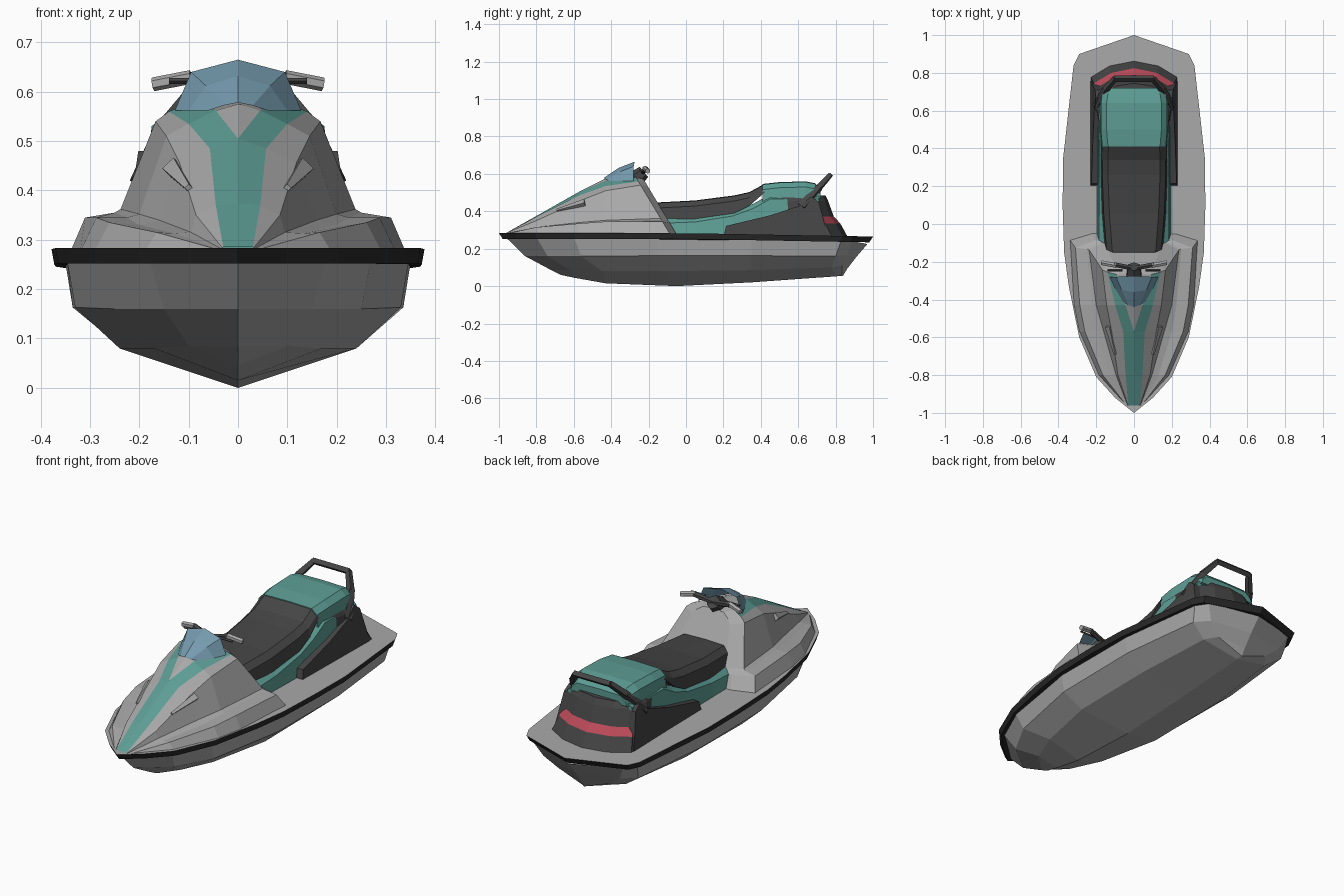
import bpy, bmesh
from mathutils import Vector

if "Cube" in bpy.data.objects:
    bpy.data.objects.remove(bpy.data.objects["Cube"])


def material(name, rgb):
    m = bpy.data.materials.new(name)
    m.diffuse_color = (*rgb, 1)
    m.use_nodes = True
    m.node_tree.nodes["Principled BSDF"].inputs["Base Color"].default_value = m.diffuse_color
    return m


GREY = material("light grey", (0.40, 0.40, 0.40))
DARK = material("dark grey", (0.06, 0.06, 0.06))
BLACK = material("black trim", (0.022, 0.022, 0.022))
TEAL = material("teal", (0.11, 0.34, 0.30))
BLUE = material("windscreen blue", (0.18, 0.33, 0.43))
RED = material("red light", (0.50, 0.07, 0.10))


def finish(name, bm, mats):
    bmesh.ops.remove_doubles(bm, verts=bm.verts, dist=1e-4)
    bmesh.ops.recalc_face_normals(bm, faces=bm.faces)
    me = bpy.data.meshes.new(name)
    bm.to_mesh(me)
    bm.free()
    for m in mats:
        me.materials.append(m)
    ob = bpy.data.objects.new(name, me)
    bpy.context.collection.objects.link(ob)
    return ob


def loft(name, halves, mats, closed=False, caps=(None, None), rule=None):
    """Mirror each half section (centre outwards) and skin between them."""
    bm = bmesh.new()
    n = len(halves[0])
    rings = [[bm.verts.new((-x, y, z)) for x, y, z in reversed(h)] +
             [bm.verts.new(p) for p in h] for h in halves]
    for i in range(len(rings) - 1):
        a, b = rings[i], rings[i + 1]
        for j in range(2 * n if closed else 2 * n - 1):
            k = (j + 1) % (2 * n)
            f = bm.faces.new((a[j], a[k], b[k], b[j]))
            col = j - n if j >= n else n - 2 - j
            f.material_index = rule(i, col) if rule else 0
    for ring, cap in ((rings[0], caps[0]), (rings[-1], caps[1])):
        if cap is not None:
            bm.faces.new(ring).material_index = cap
    return finish(name, bm, mats)


def bar(name, p, q, r1, r2, mat, sides=6):
    """Tapered bar between two points."""
    p, q = Vector(p), Vector(q)
    bm = bmesh.new()
    bmesh.ops.create_cone(bm, cap_ends=True, segments=sides, radius1=r1, radius2=r2, depth=(q - p).length)
    ob = finish(name, bm, [mat])
    ob.rotation_euler = (q - p).to_track_quat('Z', 'Y').to_euler()
    ob.location = (p + q) / 2
    return ob


# Hull: keel, lower chine, upper chine, top edge
loft("hull", [
    [(0, -.67, .06), (0, -.72, .085), (0, -.86, .16), (0, -.965, .262)],
    [(0, -.60, .045), (.10, -.62, .085), (.15, -.74, .16), (.18, -.80, .262)],
    [(0, -.43, .015), (.17, -.45, .08), (.25, -.56, .16), (.27, -.60, .262)],
    [(0, -.05, 0), (.24, -.12, .08), (.33, -.15, .163), (.347, -.15, .262)],
    [(0, .35, .02), (.24, .35, .085), (.335, .35, .163), (.35, .35, .255)],
    [(0, .80, .052), (.20, .78, .10), (.285, .80, .16), (.30, .83, .245)],
    [(0, .835, .055), (.15, .835, .11), (.22, .86, .165), (.26, .89, .24)],
    [(0, .84, .056), (0, .86, .09), (0, .91, .155), (0, .97, .225)],
], [GREY])

# Rail around the deck, with the grey deck as its top
outline = [(0, -1), (.10, -.92), (.20, -.81), (.29, -.60), (.345, -.33), (.37, -.15),
           (.378, .10), (.375, .35), (.32, .84), (.29, .90), (0, 1)]


def deck_z(y):
    return .283 - max(y, 0) * .018


loft("deck_and_rail", [
    [(x * .985, y * .98, deck_z(y) - .031) for x, y in outline],
    [(x, y, deck_z(y)) for x, y in outline],
], [BLACK, GREY], closed=True, caps=(0, 1))

# Front cowl: centre, stripe inner, stripe outer, shoulder, waist, shelf, pod, base
cowl = [
    (-.96, [(0, .285), (0, .285), (.03, .285), (.032, .284), (.034, .282), (.036, .281), (.04, .28), (.045, .275)]),
    (-.80, [(0, .375), (0, .375), (.045, .37), (.085, .35), (.095, .315), (.13, .313), (.165, .315), (.19, .275)]),
    (-.57, [(0, .505), (0, .505), (.057, .485), (.118, .455), (.16, .34), (.20, .33), (.26, .335), (.292, .275)]),
    (-.43, [(0, .575), (.045, .562), (.10, .535), (.145, .51), (.20, .352), (.225, .345), (.287, .345), (.32, .275)]),
]
rear = [(0, .585), (.09, .58), (.14, .56), (.167, .54), (.238, .362), (.25, .355), (.31, .345), (.34, .275)]
sections = [[(x, y, z) for x, z in pts] for y, pts in cowl]
sections.append([(x, -.27 + (.585 - z) * .6, z) for x, z in rear])
sections.append([(x * .66, -.23 + (.585 - z) * .6, z - .008) for x, z in rear])
loft("front_cowl", sections, [GREY, TEAL], caps=(None, 0),
     rule=lambda i, c: 1 if c == 1 and i < 4 else 0)

# Air intakes on both sides of the cowl
for s in (-1, 1):
    bar("air_intake", (s * .10, -.69, .405), (s * .132, -.54, .445), .008, .022, GREY, 4)

# Windscreen
loft("windscreen", [
    [(0, -.44, .578), (.03, -.43, .572), (.06, -.41, .562)],
    [(0, -.36, .632), (.065, -.35, .612), (.10, -.34, .562)],
    [(0, -.275, .665), (.095, -.28, .64), (.128, -.28, .562)],
], [BLUE])

# Handlebar
bar("steering_column", (0, -.28, .565), (0, -.225, .61), .05, .035, DARK)
for s in (-1, 1):
    bar("handlebar", (0, -.235, .605), (s * .105, -.215, .628), .014, .014, DARK)
    bar("grip", (s * .095, -.22, .63), (s * .172, -.205, .615), .014, .014, GREY)
    bar("brake_lever", (s * .06, -.245, .622), (s * .14, -.245, .622), .006, .006, DARK, 4)

# Seat base
loft("seat_base", [
    [(0, y, top), (.155, y, top), (.185, y, top - .025), (.198, y, .265)]
    for y, top in ((-.15, .36), (.05, .368), (.25, .40), (.36, .44), (.45, .49), (.71, .49))
], [TEAL], closed=True, caps=(0, 0))


def cushion(name, rows, mat):
    loft(name, [[(0, y, t), (w - .03, y, t - .003), (w, y, t - .03), (w + .008, y, b)]
                for y, t, b, w in rows], [mat], closed=True, caps=(0, 0))


cushion("front_seat", [(-.20, .44, .33, .135), (-.14, .448, .355, .145), (.05, .458, .36, .16),
                       (.26, .485, .39, .168), (.34, .503, .43, .168), (.42, .547, .50, .165)], DARK)
cushion("rear_seat", [(.41, .546, .43, .168), (.50, .556, .44, .175), (.64, .560, .45, .175),
                      (.69, .550, .46, .168), (.72, .520, .47, .155)], TEAL)

# Tail housing, with the red light band round its rear
levels = [
    (.262, (.865, .13, .84, .23, .78, .228, .68)),
    (.335, (.825, .12, .80, .212, .745, .215, .66)),
    (.372, (.79, .115, .77, .20, .72, .207, .64)),
    (.455, (.76, .10, .745, .185, .70, .195, .60)),
    (.485, (.745, .095, .73, .165, .68, .17, .60)),
]
loft("tail_housing", [
    [(0, p[0], z), (p[1], p[2], z), (p[3], p[4], z), (p[5], p[6], z), (.17, .45, z)]
    for z, p in levels
], [DARK, RED], closed=True, caps=(0, 0), rule=lambda i, c: 1 if i == 1 and c in (0, 1, 2) else 0)

# Side fairings running forward from the tail
for s in (-1, 1):
    bm = bmesh.new()
    side = [(.20, .265), (.215, .322), (.45, .378), (.61, .43), (.67, .48), (.71, .45), (.76, .262)]
    inner = [bm.verts.new((s * .165, y, z)) for y, z in side]
    outer = [bm.verts.new((s * (.232 - max(z - .28, 0) * .15), y, z)) for y, z in side]
    bm.faces.new(inner)
    bm.faces.new(outer)
    for i in range(len(side)):
        k = (i + 1) % len(side)
        bm.faces.new((inner[i], inner[k], outer[k], outer[i]))
    finish("side_fairing", bm, [DARK])

# Rear grab handle
for s in (-1, 1):
    bar("grab_handle_side", (s * .19, .62, .42), (s * .15, .715, .53), .032, .02, DARK, 4)
    bar("grab_handle_upper", (s * .152, .71, .525), (s * .10, .77, .592), .02, .016, DARK, 4)
bar("grab_handle_top", (-.105, .77, .59), (.105, .77, .59), .017, .017, DARK, 4)
